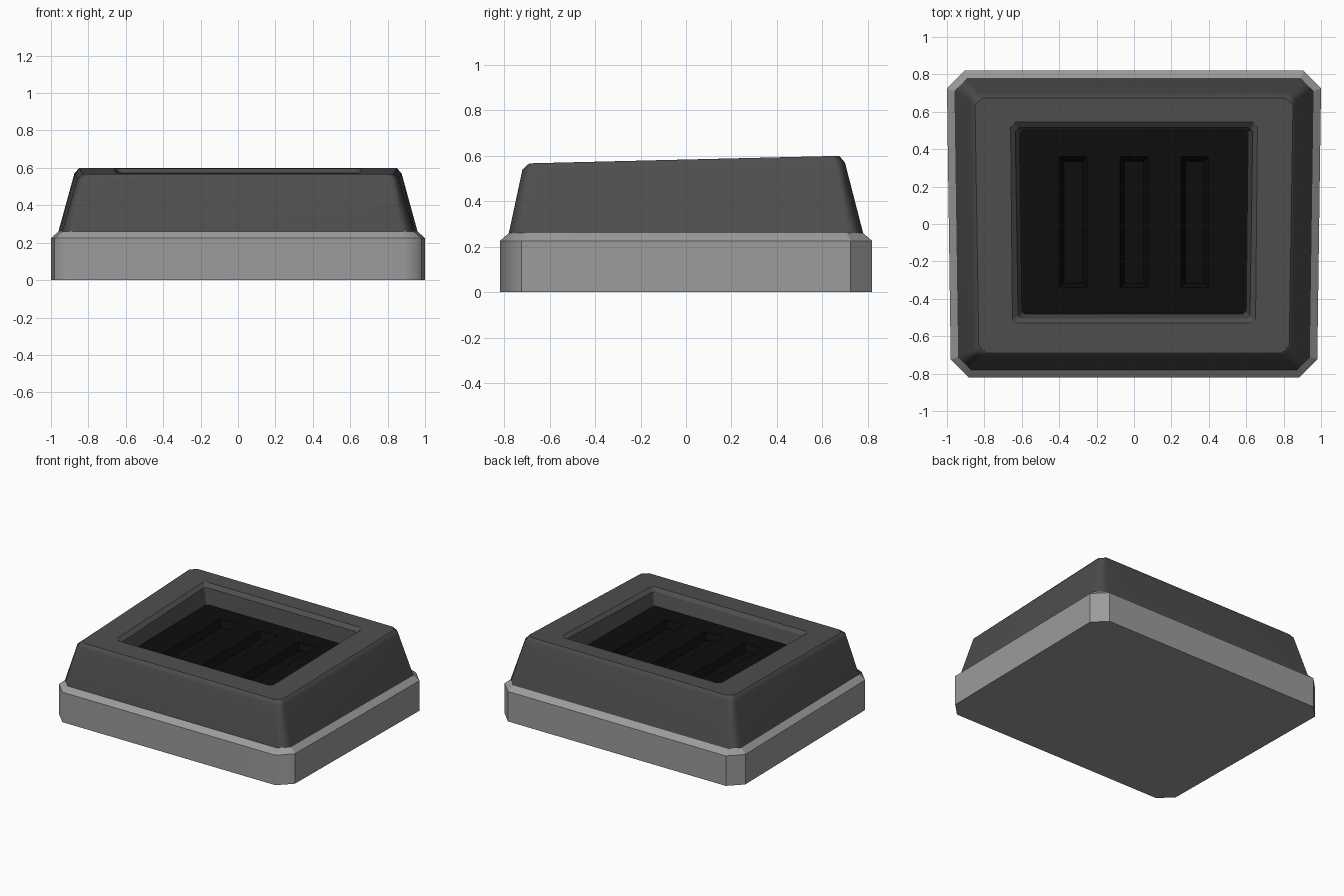
import bpy, bmesh

if "Cube" in bpy.data.objects:
    bpy.data.objects.remove(bpy.data.objects["Cube"])


def paint(obj, name, value):
    mat = bpy.data.materials.get(name) or bpy.data.materials.new(name)
    mat.diffuse_color = (value, value, value, 1)
    mat.use_nodes = True
    mat.node_tree.nodes["Principled BSDF"].inputs["Base Color"].default_value = mat.diffuse_color
    obj.data.materials.append(mat)


def finish(name, bm, grey):
    me = bpy.data.meshes.new(name)
    bm.to_mesh(me)
    bm.free()
    obj = bpy.data.objects.new(name, me)
    bpy.context.collection.objects.link(obj)
    paint(obj, name + "_grey", grey)
    return obj


def ring(bm, xf, xb, yf, yb, c, zf, zb):
    """Chamfered trapezoid loop: half widths, depths and heights at front and back."""
    pts = [(xf - c, yf), (xf, yf + c), (xb, yb - c), (xb - c, yb)]
    pts += [(-x, y) for x, y in reversed(pts)]
    return [bm.verts.new((x, y, zf + (zb - zf) * (y - yf) / (yb - yf))) for x, y in pts]


def loft(name, sections, grey, cap_top, soft_columns, soft_rings):
    """Skin the sections; only the listed corner columns and rings shade softly."""
    bm = bmesh.new()
    rings = [ring(bm, *s) for s in sections]
    for a, b in zip(rings, rings[1:]):
        for i in range(8):
            j = (i + 1) % 8
            bm.faces.new((a[i], a[j], b[j], b[i]))
    bm.faces.new(rings[0][::-1])
    if cap_top:
        bm.faces.new(rings[-1])
    for f in bm.faces:
        f.smooth = True
    for e in bm.edges:
        e.smooth = False
    for a, b in zip(rings, rings[1:]):
        for i in soft_columns:
            bm.edges.get((a[i], b[i])).smooth = True
    for k in soft_rings:
        for i in range(8):
            bm.edges.get((rings[k][i], rings[k][(i + 1) % 8])).smooth = True
    obj = finish(name, bm, grey)
    mod = obj.modifiers.new("flat_walls", 'WEIGHTED_NORMAL')
    mod.keep_sharp = True
    return obj


# Plinth with a bevelled upper edge
loft("base_plinth", [
    (0.98, 1.00, -0.82, 0.82, 0.095, 0.0, 0.0),
    (0.98, 1.00, -0.82, 0.82, 0.095, 0.225, 0.225),
    (0.94, 0.96, -0.78, 0.78, 0.07, 0.26, 0.26),
], 0.33, True, [0, 7], [])

# Tapered housing: outer walls, sloping rim, then down into the recess
loft("housing", [
    (0.94, 0.96, -0.78, 0.78, 0.07, 0.26, 0.26),
    (0.86, 0.875, -0.72, 0.70, 0.045, 0.54, 0.57),
    (0.83, 0.85, -0.69, 0.675, 0.04, 0.567, 0.60),
    (0.65, 0.66, -0.53, 0.545, 0.025, 0.571, 0.597),
    (0.62, 0.635, -0.505, 0.515, 0.02, 0.547, 0.572),
    (0.60, 0.61, -0.48, 0.50, 0.015, 0.455, 0.455),
], 0.076, False, range(8), [1])

# Recess floor with three tapered grooves
bm = bmesh.new()
xs = [-0.61, -0.40, -0.25, -0.075, 0.075, 0.25, 0.40, 0.61]
ys = [-0.48, -0.34, 0.36, 0.50]
grid = [[bm.verts.new((x, y, 0.455)) for x in xs] for y in ys]
slots = []
for r in range(3):
    for c in range(7):
        f = bm.faces.new((grid[r][c], grid[r][c + 1], grid[r + 1][c + 1], grid[r + 1][c]))
        if r == 1 and c % 2:
            slots.append(f)
bm.normal_update()
bmesh.ops.inset_individual(bm, faces=slots, thickness=0.035, depth=-0.05)
finish("recess_floor", bm, 0.004)
